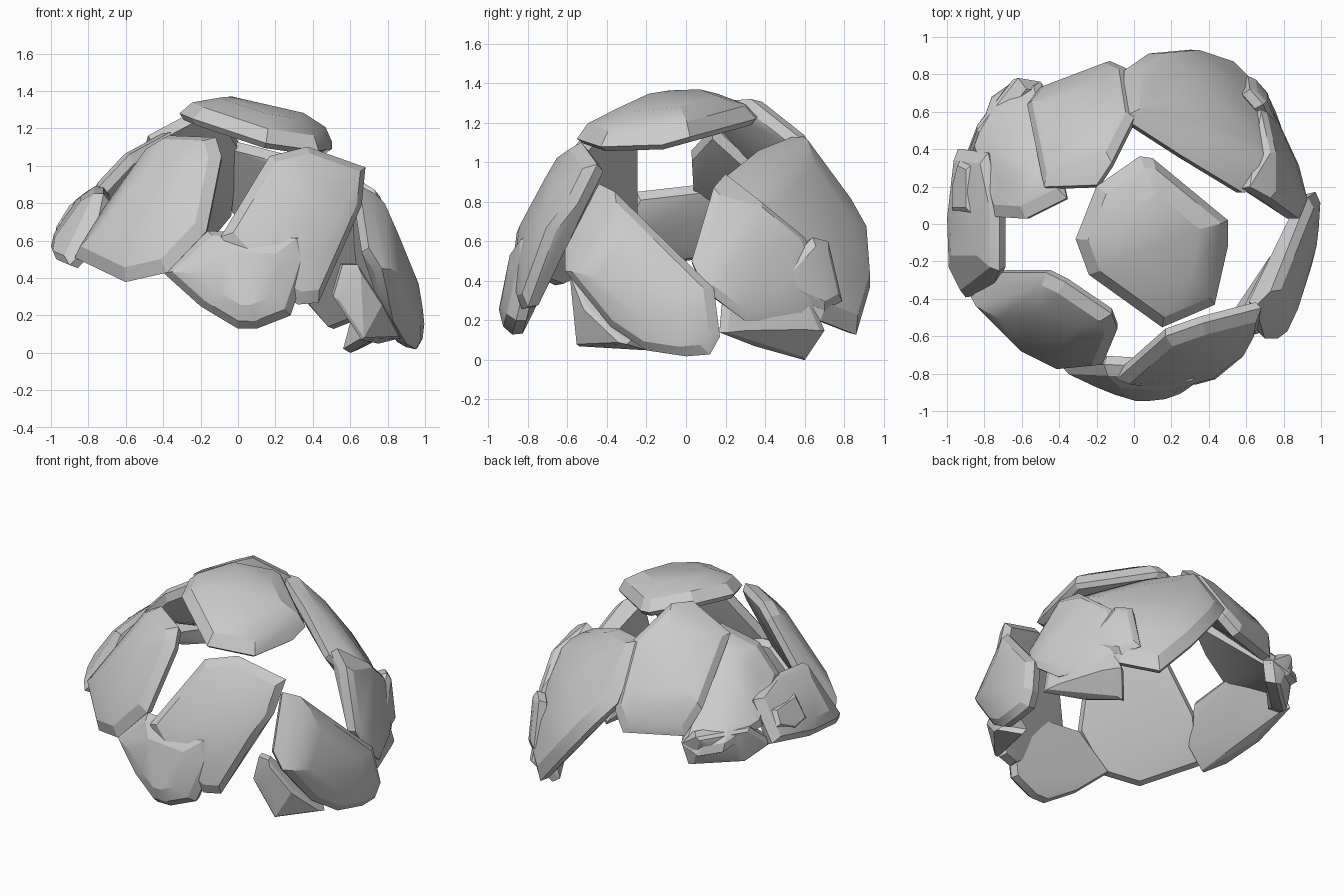
import bpy, bmesh
from mathutils import Vector

CORE = Vector((0, 0, 0.3))


def slab(name, rim, out=0.08, inn=0.05, top=0.55):
    """Rounded stone slab: a rim outline, a bulged outer face and a flatter inner face."""
    pts = [Vector(p) for p in rim]
    c = sum(pts, Vector()) / len(pts)
    n = Vector()
    for a, b in zip(pts, pts[1:] + pts[:1]):
        n += (a - c).cross(b - c)
    n.normalize()
    if n.dot(c - CORE) < 0:
        n = -n
    bm = bmesh.new()
    for p in pts:
        bm.verts.new(c + (p - c) * 1.005)
        bm.verts.new(c + (p - c) * 0.88 + n * out * 0.55)
        bm.verts.new(c + (p - c) * top + n * out)
        bm.verts.new(c + (p - c) * 0.94 - n * inn)
    hull = bmesh.ops.convex_hull(bm, input=bm.verts[:])
    loose = {g for g in hull["geom_interior"] + hull["geom_unused"]
             if isinstance(g, bmesh.types.BMVert)}
    bmesh.ops.delete(bm, geom=list(loose), context='VERTS')
    bmesh.ops.dissolve_limit(bm, angle_limit=0.01, verts=bm.verts[:], edges=bm.edges[:])
    bmesh.ops.recalc_face_normals(bm, faces=bm.faces[:])
    me = bpy.data.meshes.new(name)
    bm.to_mesh(me)
    bm.free()
    ob = bpy.data.objects.new(name, me)
    bpy.context.collection.objects.link(ob)
    bpy.context.view_layer.objects.active = ob
    ob.select_set(True)
    bpy.ops.object.shade_smooth_by_angle(angle=0.4)
    ob.select_set(False)
    return ob


# Cap stone
slab("cap_stone", [(-.31, -.08, 1.28), (-.2, .2, 1.29), (.03, .36, 1.23), (.1, .35, 1.22),
     (.5, .02, 1.13), (.5, -.12, 1.09), (.43, -.43, 1.08), (.15, -.55, 1.12),
     (-.24, -.27, 1.25)], .13, .03)

# Front stones
slab("front_left_stone", [(-.87, -.39, .51), (-.72, -.26, .75), (-.47, -.26, 1.1),
     (-.37, -.31, 1.16), (-.12, -.48, 1.15), (-.09, -.56, 1.05), (-.17, -.75, .65),
     (-.38, -.77, .43), (-.6, -.66, .38)], .1, .04)
slab("front_low_stone", [(-.4, -.74, .43), (-.16, -.75, .65), (.35, -.78, .63), (.38, -.79, .5),
     (.28, -.86, .2), (.1, -.88, .13), (0, -.88, .13), (-.2, -.82, .25)], .1, .05)
slab("front_right_stone", [(-.09, -.83, .62), (.17, -.6, 1.05), (.37, -.53, 1.1),
     (.68, -.45, .99), (.66, -.55, .79), (.6, -.66, .65), (.43, -.8, .27), (.32, -.83, .26),
     (.1, -.86, .4)], .09, .05)

# Right stones
slab("right_stone", [(.65, -.44, .89), (.73, -.36, .85), (.93, .14, .36), (.97, .17, .12),
     (.96, .12, .03), (.95, 0, .02), (.9, -.2, .05), (.83, -.38, .17), (.77, -.61, .45),
     (.7, -.61, .56)], .08, .05)
slab("right_foot_stone", [(.56, -.57, .47), (.64, -.58, .47), (.77, -.5, .27), (.87, -.3, .08),
     (.75, -.2, .05), (.66, -.54, .07), (.51, -.56, .3)], .05, .05)

# Back right stones
slab("back_right_stone", [(-.06, .57, 1.14), (.25, .37, 1.06), (.58, .17, .9), (.75, .19, .8),
     (.79, .4, .5), (.69, .68, .2), (.51, .86, .13), (.3, .93, .37), (.08, .91, .64),
     (-.05, .82, .8)], .12, .04)
slab("back_right_side_stone", [(.62, .2, .94), (.73, .14, .87), (.88, .03, .5), (.92, .1, .35),
     (.87, .3, .2), (.73, .6, .2), (.66, .72, .35), (.68, .6, .62), (.73, .38, .8)], .05, .06)
slab("back_right_foot_stone", [(.88, .17, .14), (.86, .19, .36), (.7, .6, .38), (.69, .7, .15),
     (.6, .6, 0), (.72, .35, .07)], .05, .05)
slab("back_right_bump", [(.78, .42, .38), (.69, .64, .62), (.62, .72, .6), (.61, .79, .3),
     (.69, .7, .25)], .03, .05, .75)

# Back left stones
slab("back_left_stone", [(-.2, .21, 1.31), (-.48, .2, 1.16), (-.57, .64, .83), (-.5, .73, .66),
     (-.13, .87, .64), (-.04, .83, .75), (0, .57, 1.13), (-.12, .33, 1.32)], .08, .05)
slab("back_left_ridge_stone", [(-.36, .14, 1.18), (-.58, .03, 1.06), (-.74, .04, .89),
     (-.86, .4, .7), (-.76, .68, .6), (-.63, .77, .57), (-.5, .76, .62)], .08, .05)
slab("back_left_foot_stone", [(-.5, .76, .62), (-.54, .74, .48), (-.8, .5, .48), (-.9, .34, .58),
     (-.84, .5, .72), (-.62, .78, .7)], .04, .07)

# Left stones
slab("left_stone", [(-.72, -.25, .85), (-.72, .1, .89), (-.78, .38, .85), (-.94, .4, .6),
     (-.98, .05, .53), (-.97, -.25, .5), (-.9, -.39, .47), (-.77, -.37, .6)], .08, .05)
slab("left_bump", [(-.86, .05, .8), (-.86, .32, .78), (-.92, .35, .68), (-.96, .2, .61),
     (-.96, .05, .64)], .03, .04, .75)
